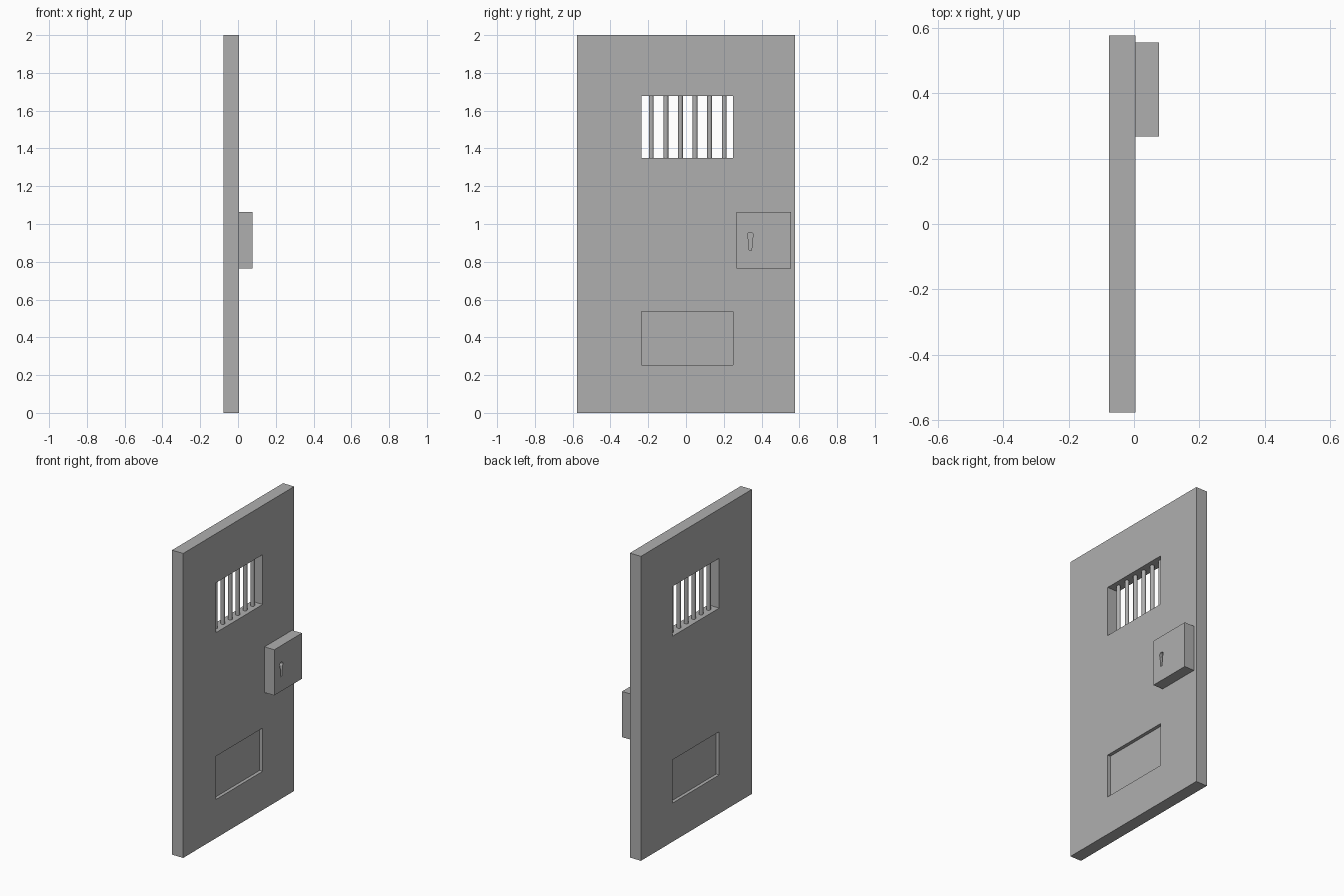
import bpy, bmesh, math
from mathutils import Matrix

cube = bpy.data.objects.get("Cube")
if cube:
    bpy.data.objects.remove(cube, do_unlink=True)

grey = bpy.data.materials.new("steel grey")
grey.use_nodes = True
GREY = (0.43, 0.43, 0.43, 1)
grey.diffuse_color = GREY
grey.node_tree.nodes["Principled BSDF"].inputs["Base Color"].default_value = GREY


def make_object(name, bm):
    bmesh.ops.recalc_face_normals(bm, faces=bm.faces)
    mesh = bpy.data.meshes.new(name)
    bm.to_mesh(mesh)
    bm.free()
    mesh.materials.append(grey)
    obj = bpy.data.objects.new(name, mesh)
    bpy.context.collection.objects.link(obj)
    return obj


def box(name, x, y, z):
    bm = bmesh.new()
    size = [b - a for a, b in (x, y, z)]
    mid = [(a + b) / 2 for a, b in (x, y, z)]
    bmesh.ops.create_cube(bm, size=1, matrix=Matrix.Translation(mid) @ Matrix.Diagonal((*size, 1)))
    return make_object(name, bm)


def cut(target, cutter):
    mod = target.modifiers.new("cut", 'BOOLEAN')
    mod.operation = 'DIFFERENCE'
    mod.solver = 'EXACT'
    mod.object = cutter
    bpy.context.view_layer.objects.active = target
    bpy.ops.object.modifier_apply(modifier=mod.name)
    bpy.data.objects.remove(cutter, do_unlink=True)


# Door slab, with a barred window and a food hatch recessed on both faces
BACK, FACE = -0.076, 0.005
OPENING = (-0.236, 0.249)
WINDOW = (1.35, 1.677)
HATCH = (0.254, 0.538)
RECESS = 0.022
door = box("door_slab", (BACK, FACE), (-0.576, 0.576), (0, 2))
cut(door, box("window_cutter", (BACK - 0.1, FACE + 0.1), OPENING, WINDOW))
cut(door, box("hatch_cutter", (FACE - RECESS, FACE + 0.1), OPENING, HATCH))
cut(door, box("hatch_cutter", (BACK - 0.1, BACK + RECESS), OPENING, HATCH))

# Window bars
for i in range(6):
    bm = bmesh.new()
    centre = ((BACK + FACE) / 2, -0.184 + i * 0.0773, sum(WINDOW) / 2)
    bmesh.ops.create_cone(bm, cap_ends=True, segments=16, radius1=0.013, radius2=0.013,
                          depth=WINDOW[1] - WINDOW[0], matrix=Matrix.Translation(centre))
    bar = make_object(f"window_bar_{i + 1}", bm)
    bpy.ops.object.select_all(action='DESELECT')
    bar.select_set(True)
    bpy.context.view_layer.objects.active = bar
    bpy.ops.object.shade_smooth_by_angle(angle=math.radians(40))

# Lock box
LOCK_FACE = 0.076
lock = box("lock_box", (FACE, LOCK_FACE), (0.268, 0.555), (0.764, 1.064))

# Keyhole: round top with a narrow slot, sunk into the lock
KEY_Y, KEY_Z, KEY_R = 0.341, 0.939, 0.017
profile = [(KEY_Y + KEY_R * math.cos(math.radians(a)), KEY_Z + KEY_R * math.sin(math.radians(a)))
           for a in range(-45, 226, 30)]
profile += [(KEY_Y - 0.006, 0.861), (KEY_Y + 0.006, 0.861)]
bm = bmesh.new()
face = bm.faces.new([bm.verts.new((LOCK_FACE - 0.02, y, z)) for y, z in profile])
result = bmesh.ops.extrude_face_region(bm, geom=[face])
bmesh.ops.translate(bm, vec=(0.05, 0, 0),
                    verts=[v for v in result["geom"] if isinstance(v, bmesh.types.BMVert)])
cut(lock, make_object("keyhole_cutter", bm))
